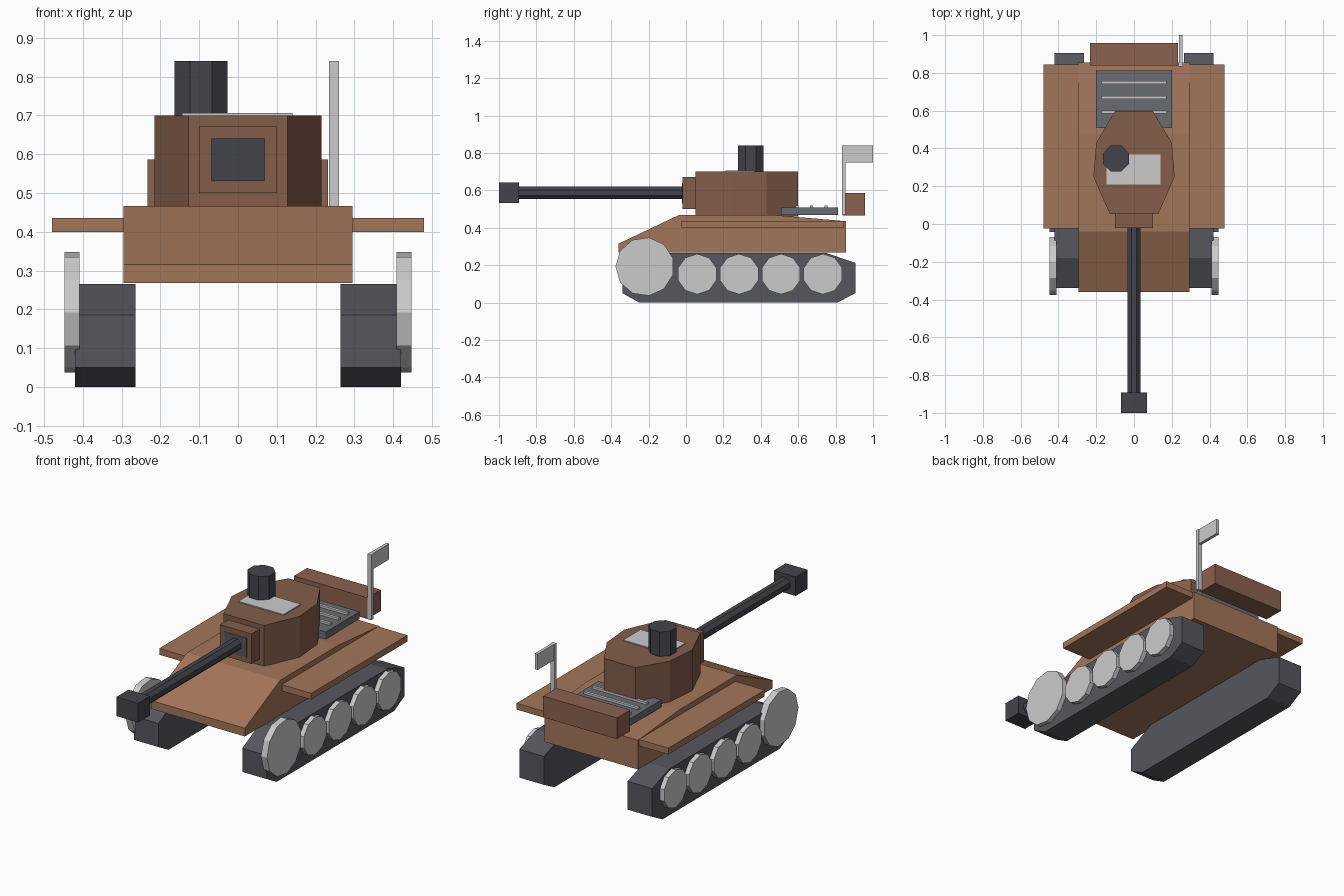
import bpy, bmesh, math
from mathutils import Matrix, Vector

if "Cube" in bpy.data.objects:
    bpy.data.objects.remove(bpy.data.objects["Cube"])


def material(name, rgb):
    m = bpy.data.materials.new(name)
    m.diffuse_color = (*rgb, 1)
    m.use_nodes = True
    m.node_tree.nodes["Principled BSDF"].inputs["Base Color"].default_value = m.diffuse_color
    return m


HULL = material("hull_paint", (0.37, 0.18, 0.10))
TURRET = material("turret_paint", (0.23, 0.11, 0.07))
STOWAGE = material("stowage_paint", (0.26, 0.12, 0.08))
DARK = material("dark_steel", (0.09, 0.095, 0.11))
BARREL = material("gun_steel", (0.055, 0.06, 0.07))
DECK = material("deck_steel", (0.14, 0.15, 0.17))


def finish(name, bm, mat=None):
    bmesh.ops.recalc_face_normals(bm, faces=bm.faces)
    mesh = bpy.data.meshes.new(name)
    bm.to_mesh(mesh)
    bm.free()
    if mat:
        mesh.materials.append(mat)
    ob = bpy.data.objects.new(name, mesh)
    bpy.context.collection.objects.link(ob)
    return ob


def prism(name, points, offset, mat=None):
    """Extrude a closed loop of 3D points along offset."""
    bm = bmesh.new()
    face = bm.faces.new([bm.verts.new(p) for p in points])
    ext = bmesh.ops.extrude_face_region(bm, geom=[face])
    verts = [v for v in ext["geom"] if isinstance(v, bmesh.types.BMVert)]
    bmesh.ops.translate(bm, vec=Vector(offset), verts=verts)
    # extruding a lone face can drop its start cap; close it again
    bmesh.ops.holes_fill(bm, edges=[e for e in bm.edges if e.is_boundary])
    return finish(name, bm, mat)


def side_profile(name, yz, x0, x1, mat=None):
    return prism(name, [(x0, y, z) for y, z in yz], (x1 - x0, 0, 0), mat)


def box(name, x, y, z, mat=None):
    return side_profile(name, [(y[0], z[0]), (y[1], z[0]), (y[1], z[1]), (y[0], z[1])],
                        x[0], x[1], mat)


def cylinder(name, centre, r, length, sides, axis, mat=None):
    bm = bmesh.new()
    turn = {"x": Matrix.Rotation(math.pi / 2, 4, "Y"),
            "y": Matrix.Rotation(math.pi / 2, 4, "X"), "z": Matrix()}[axis]
    spin = Matrix.Rotation(math.pi / sides, 4, "Z")
    bmesh.ops.create_cone(bm, cap_ends=True, segments=sides, radius1=r, radius2=r,
                          depth=length, matrix=Matrix.Translation(centre) @ turn @ spin)
    return finish(name, bm, mat)


# Hull with sloped nose and falling engine deck
side_profile("hull", [(-0.36, 0.268), (0.855, 0.268), (0.855, 0.435), (0.48, 0.467),
                      (-0.04, 0.467), (-0.36, 0.315)], -0.295, 0.295, HULL)

# Running gear, both sides
track = [(-0.34, 0.05), (-0.25, 0), (0.81, 0), (0.905, 0.05),
         (0.905, 0.212), (0.75, 0.265), (-0.18, 0.265), (-0.34, 0.185)]
for s, label in ((1, "left"), (-1, "right")):
    box(f"fender_{label}", sorted((s * 0.285, s * 0.48)), (-0.025, 0.845), (0.40, 0.436), HULL)
    side_profile(f"track_{label}", track, s * 0.265, s * 0.42, DARK)
    cylinder(f"drive_wheel_{label}", (s * 0.428, -0.22, 0.192), 0.157, 0.038, 11, "x")
    for i in range(4):
        cylinder(f"road_wheel_{label}_{i + 1}", (s * 0.428, 0.06 + 0.224 * i, 0.152),
                 0.108, 0.038, 10, "x")

# Turret
half = [(0.10, 0.598), (0.20, 0.43), (0.215, 0.25), (0.128, 0.052)]
outline = half + [(-x, y) for x, y in reversed(half)]
prism("turret", [(x, y, 0.46) for x, y in outline], (0, 0, 0.24), TURRET)
box("turret_hatch", (-0.145, 0.14), (0.21, 0.367), (0.695, 0.706))
cylinder("cupola", (-0.095, 0.347, 0.768), 0.074, 0.145, 8, "z", BARREL)

# Gun
box("mantlet", (-0.10, 0.10), (-0.02, 0.06), (0.50, 0.672), TURRET)
box("mantlet_plate", (-0.07, 0.07), (-0.022, -0.01), (0.53, 0.64), DARK)
cylinder("gun_barrel", (0, -0.455, 0.587), 0.036, 0.89, 8, "y", BARREL)
box("muzzle_brake", (-0.069, 0.069), (-1.0, -0.892), (0.532, 0.641), BARREL)

# Engine deck and slats
box("engine_deck", (-0.20, 0.20), (0.507, 0.812), (0.467, 0.508), DECK)
for i, y in enumerate((0.593, 0.67, 0.748)):
    box(f"deck_slat_{i + 1}", (-0.172, 0.172), (y - 0.008, y + 0.008), (0.505, 0.52))

# Rear stowage bin, mast and flag
box("stowage_bin", (-0.234, 0.232), (0.838, 0.958), (0.465, 0.586), STOWAGE)
box("flag_mast", (0.235, 0.26), (0.833, 0.852), (0.467, 0.84))
box("flag", (0.238, 0.256), (0.85, 1.0), (0.75, 0.84))
